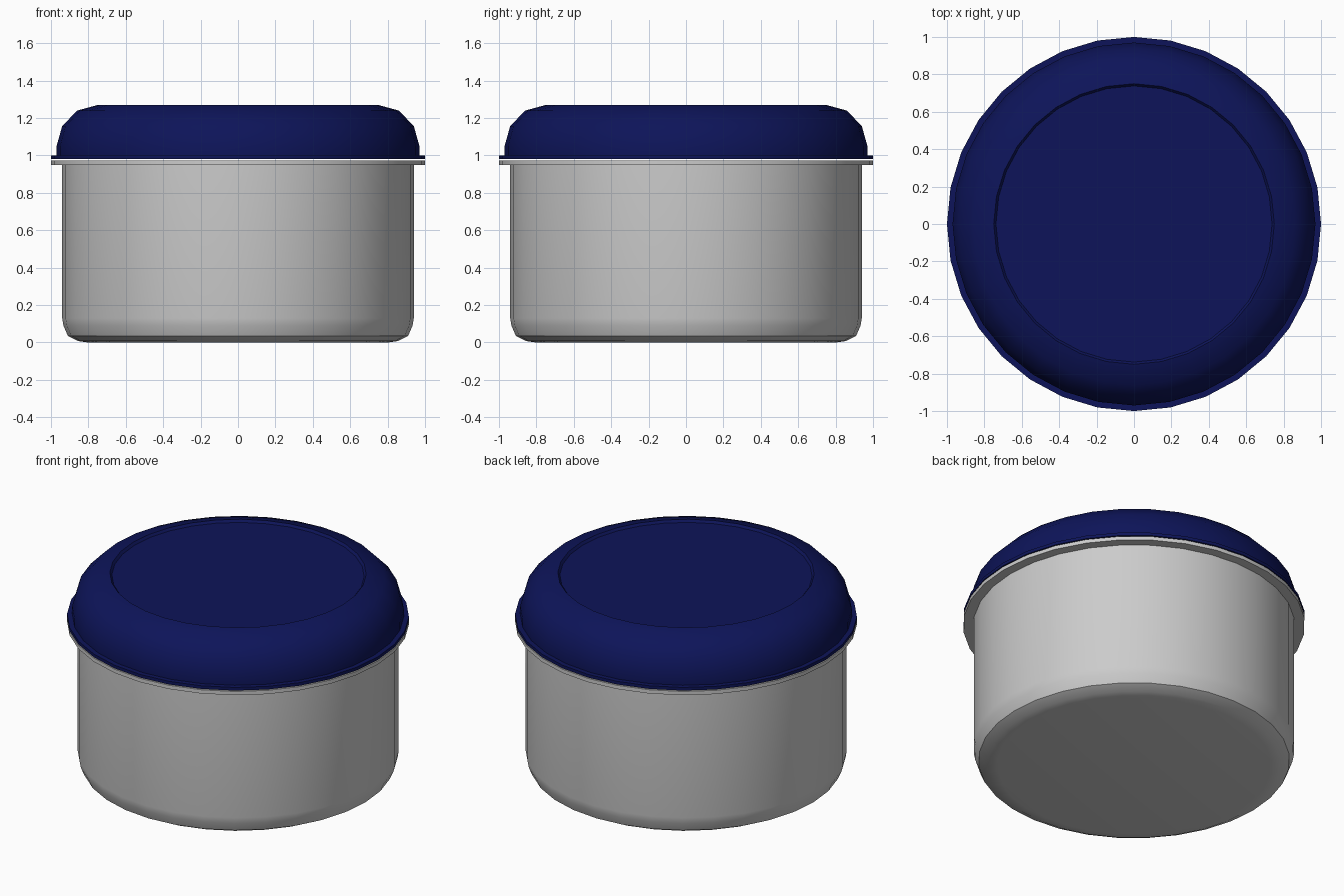
import bpy, bmesh
from math import cos, sin, pi, radians

if "Cube" in bpy.data.objects:
    bpy.data.objects.remove(bpy.data.objects["Cube"])

SIDES = 32


def lathe(name, profile, color=None):
    """Revolve an (r, z) profile around z; points with r = 0 become poles."""
    bm = bmesh.new()
    rings = []
    for r, z in profile:
        n = 1 if r == 0 else SIDES
        rings.append([bm.verts.new((r * cos(2 * pi * i / SIDES), r * sin(2 * pi * i / SIDES), z))
                      for i in range(n)])
    for a, b in zip(rings, rings[1:]):
        for i in range(SIDES):
            j = (i + 1) % SIDES
            if len(a) == 1:
                bm.faces.new((a[0], b[j], b[i]))
            elif len(b) == 1:
                bm.faces.new((a[i], a[j], b[0]))
            else:
                bm.faces.new((a[i], a[j], b[j], b[i]))
    bmesh.ops.recalc_face_normals(bm, faces=bm.faces)
    mesh = bpy.data.meshes.new(name)
    bm.to_mesh(mesh)
    bm.free()
    obj = bpy.data.objects.new(name, mesh)
    bpy.context.collection.objects.link(obj)
    if color:
        mat = bpy.data.materials.new(name + "_material")
        mat.diffuse_color = color
        mat.use_nodes = True
        mat.node_tree.nodes["Principled BSDF"].inputs["Base Color"].default_value = mat.diffuse_color
        mesh.materials.append(mat)
    bpy.ops.object.select_all(action='DESELECT')
    obj.select_set(True)
    bpy.context.view_layer.objects.active = obj
    bpy.ops.object.shade_smooth_by_angle(angle=radians(32))
    return obj


# Hollow pot: rounded base, straight wall, flat rim, inner wall and floor
lathe("pot", [(0, 0), (0.80, 0), (0.857, 0.008), (0.91, 0.036), (0.933, 0.09), (0.94, 0.13),
              (0.94, 0.95), (1.0, 0.95), (1.0, 0.974), (0.91, 0.974),
              (0.91, 0.12), (0.88, 0.06), (0.82, 0.03), (0, 0.03)])

# Lid: flange, domed shoulder, slightly recessed top panel, hollow underside
lathe("lid", [(0, 1.255), (0.738, 1.255), (0.75, 1.27), (0.86, 1.24), (0.94, 1.157),
              (0.97, 1.05), (0.97, 1.0), (1.0, 1.0), (1.0, 0.98), (0.94, 0.98),
              (0.94, 1.05), (0.91, 1.145), (0.84, 1.215), (0.74, 1.235), (0, 1.235)],
      (0.004, 0.007, 0.10, 1))
